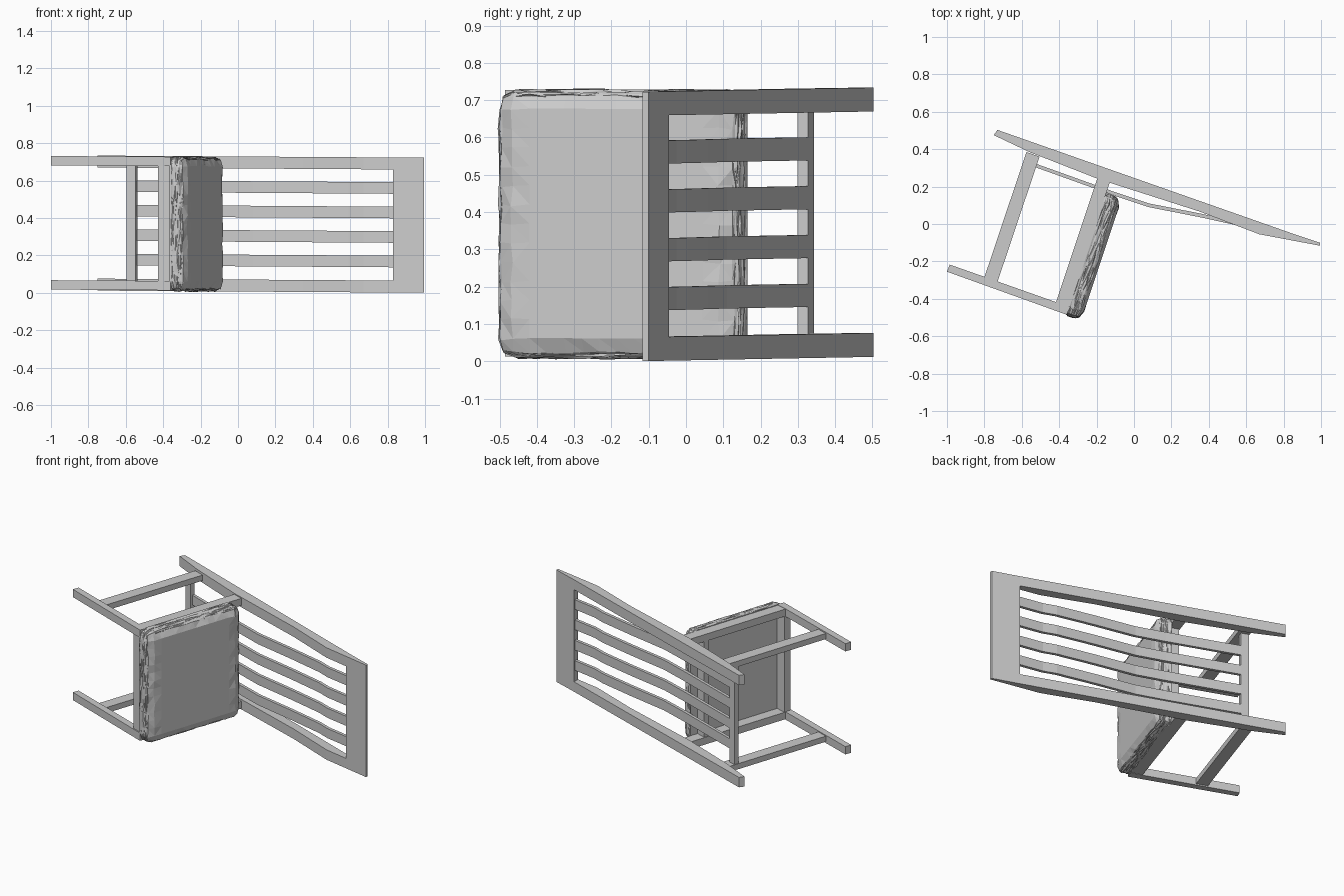
import bpy, bmesh, random
from mathutils import Vector

random.seed(4)
if "Cube" in bpy.data.objects:
    bpy.data.objects.remove(bpy.data.objects["Cube"], do_unlink=True)

LOW, HIGH = 0.007, 0.729          # the two sides of the chair, lying down
LEAN = -0.0065                    # slight lean along the length
UP = Vector((0.949, -0.316))      # towards the top of the backrest
BACK = Vector((0.316, 0.949))     # from seat front to seat back
SEAT = Vector((-0.365, -0.485))   # front lower edge of the cushion


def finish(name, bm):
    for v in bm.verts:
        v.co.z += LEAN * v.co.x
    bmesh.ops.recalc_face_normals(bm, faces=bm.faces)
    mesh = bpy.data.meshes.new(name)
    bm.to_mesh(mesh)
    bm.free()
    obj = bpy.data.objects.new(name, mesh)
    bpy.context.collection.objects.link(obj)
    return obj


def extrude(name, profile, z0, z1):
    """Side profile pushed across the chair's width."""
    bm = bmesh.new()
    face = bm.faces.new([bm.verts.new((p[0], p[1], z0)) for p in profile])
    top = bmesh.ops.extrude_face_region(bm, geom=[face])["geom"]
    for v in top:
        if isinstance(v, bmesh.types.BMVert):
            v.co.z = z1
    return finish(name, bm)


def pair(name, profile, inset, width):
    """Same part on both sides of the chair."""
    extrude("right_" + name, profile, LOW + inset, LOW + inset + width)
    extrude("left_" + name, profile, HIGH - inset - width, HIGH - inset)


def bar(corner, along_up, along_back):
    """Rectangle aligned with the seat."""
    a = UP * along_up
    b = BACK * along_back
    return [corner, corner + a, corner + a + b, corner + b]


# Legs
pair("back_leg", [(-0.73, 0.503), (0.83, -0.045), (0.995, -0.1), (0.995, -0.116),
                  (0.67, -0.055), (0.35, 0.067), (-0.19, 0.24),
                  (-0.56, 0.385), (-0.75, 0.475)], 0, 0.064)
pair("front_leg", [(-0.985, -0.217), (-0.41, -0.42), (-0.34, -0.44),
                   (-0.36, -0.485), (-1.0, -0.255)], 0.004, 0.05)

# Stretchers
pair("side_stretcher", [(-0.575, 0.385), (-0.505, 0.36),
                        (-0.73, -0.31), (-0.8, -0.285)], 0.012, 0.036)
extrude("back_stretcher", bar(Vector((-0.595, 0.315)), 0.05, 0.03),
        LOW + 0.03, HIGH - 0.03)

# Seat frame
pair("side_rail", bar(SEAT - UP * 0.07 + BACK * 0.02, 0.07, 0.73), 0.006, 0.046)
extrude("front_rail", bar(SEAT - UP * 0.07 + BACK * 0.01, 0.07, 0.045),
        LOW + 0.03, HIGH - 0.03)
extrude("back_rail", bar(SEAT - UP * 0.065 + BACK * 0.6, 0.065, 0.035),
        LOW + 0.03, HIGH - 0.03)

# Head panel of the backrest
extrude("top_panel", [(0.83, -0.045), (0.995, -0.1), (0.995, -0.116), (0.83, -0.085)],
        LOW + 0.03, HIGH - 0.03)

# Curved back slats
path = [(-0.54, 0.308), (-0.1, 0.15), (0.08, 0.09), (0.35, 0.037),
        (0.59, -0.016), (0.67, -0.045), (0.84, -0.075)]
slat = path + [(x, y + 0.02) for x, y in reversed(path)]
for i in range(4):
    mid = 0.173 + i * 0.131
    extrude(f"back_slat_{i + 1}", slat, mid - 0.031, mid + 0.031)

# Cushion: gridded block with rounded rim and a hand-made unevenness
size = Vector((0.088, 0.685, HIGH - LOW - 0.004))
radius = 0.05
bm = bmesh.new()
bmesh.ops.create_cube(bm, size=1)
bmesh.ops.subdivide_edges(bm, edges=bm.edges[:], cuts=13, use_grid_fill=True)
for v in bm.verts:
    p = Vector([(c + 0.5) * s for c, s in zip(v.co, size)])
    core = Vector((min(p.x, size.x - radius),
                   min(max(p.y, radius), size.y - radius),
                   min(max(p.z, radius), size.z - radius)))
    out = p - core
    rim = out.y != 0 or out.z != 0
    if out.length > radius:
        p = core + out.normalized() * radius
    if rim and p.x > 0.01:
        p += Vector([random.uniform(-1, 0.3) * 0.006 for _ in range(3)])
    flat = SEAT + UP * p.x + BACK * p.y
    v.co = (flat.x, flat.y, LOW + 0.002 + p.z)
bmesh.ops.triangulate(bm, faces=bm.faces[:])
finish("seat_cushion", bm)
